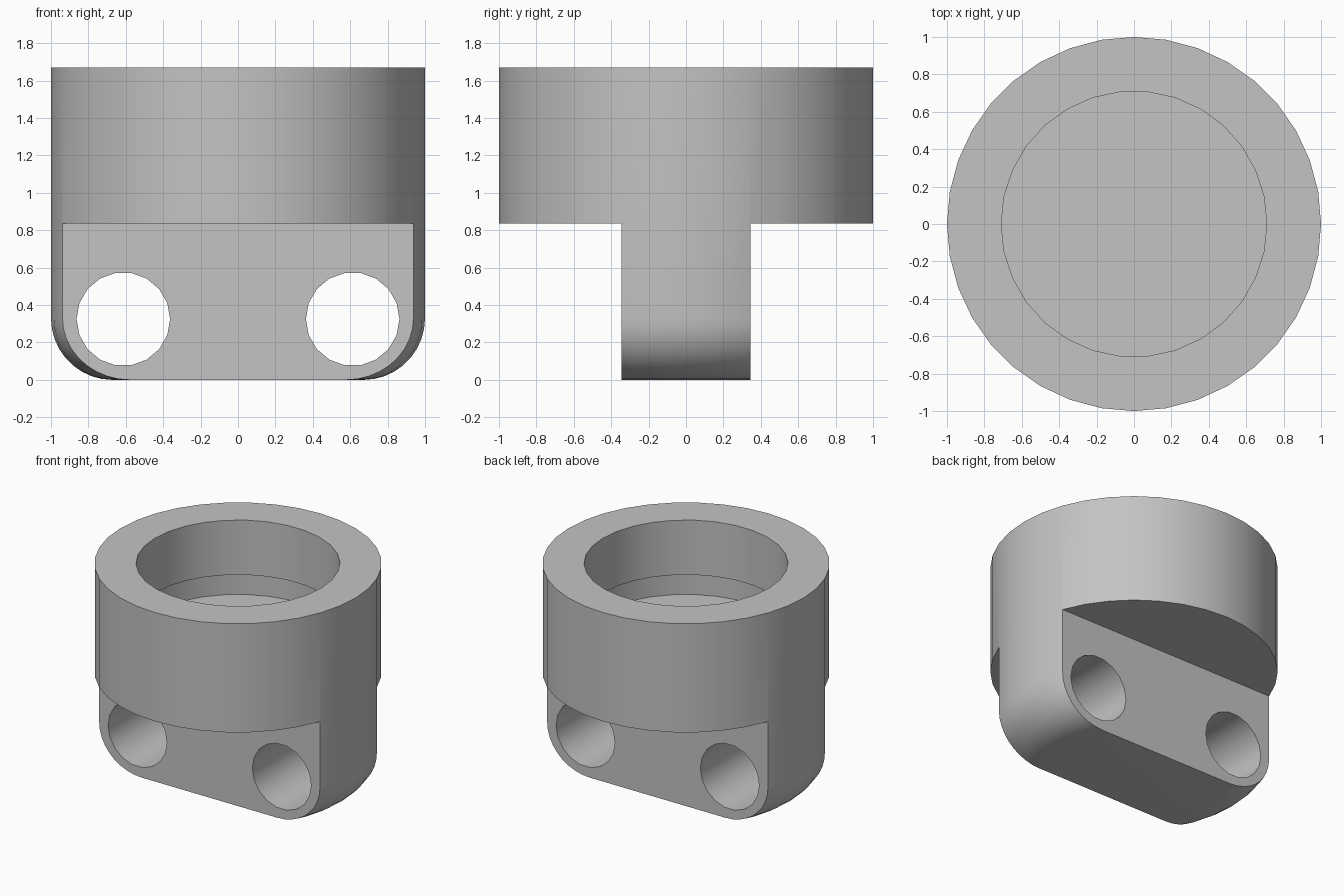
import bpy
import bmesh
from math import sin, cos, pi, radians
from mathutils import Matrix, Vector

default = bpy.data.objects.get("Cube")
if default:
    bpy.data.objects.remove(default, do_unlink=True)

HEIGHT = 1.67
SHOULDER = 0.835      # underside of the round collar
HALF_TONGUE = 0.345   # half thickness of the lower tongue
FILLET = 0.33

grey = bpy.data.materials.new("light grey")
grey.use_nodes = True
colour = (0.55, 0.55, 0.55, 1)
grey.diffuse_color = colour
grey.node_tree.nodes["Principled BSDF"].inputs["Base Color"].default_value = colour


def add_object(name, bm):
    bmesh.ops.recalc_face_normals(bm, faces=bm.faces)
    mesh = bpy.data.meshes.new(name)
    bm.to_mesh(mesh)
    bm.free()
    mesh.materials.append(grey)
    obj = bpy.data.objects.new(name, mesh)
    bpy.context.collection.objects.link(obj)
    return obj


def lathe(name, profile, sides):
    """Closed solid turned around z from (radius, height) points."""
    bm = bmesh.new()
    rings = []
    for r, z in profile:
        angles = [2 * pi * i / sides for i in range(sides)]
        rings.append([bm.verts.new((r * cos(a), r * sin(a), z)) for a in angles])
    for low, high in zip(rings, rings[1:]):
        for i in range(sides):
            j = (i + 1) % sides
            bm.faces.new((low[i], low[j], high[j], high[i]))
    bm.faces.new(rings[0][::-1])
    bm.faces.new(rings[-1])
    return add_object(name, bm)


def cut(target, cutter):
    cutter.hide_render = True
    mod = target.modifiers.new("cut", "BOOLEAN")
    mod.operation = "DIFFERENCE"
    mod.solver = "EXACT"
    mod.object = cutter
    bpy.context.view_layer.objects.active = target
    bpy.ops.object.modifier_apply(modifier=mod.name)
    bpy.data.objects.remove(cutter, do_unlink=True)


# Turned body with a rounded lower edge
steps = 9
profile = []
for i in range(steps + 1):
    a = pi / 2 * i / steps
    profile.append((1 - FILLET + FILLET * sin(a), FILLET - FILLET * cos(a)))
profile.append((1, HEIGHT))
body = lathe("socket_body", profile, 36)

# Blind bore, slightly wider below its lip
bore = lathe("bore_cutter",
             [(0.75, 1.08), (0.75, 1.25), (0.71, 1.25), (0.71, HEIGHT + 0.2)], 30)
cut(body, bore)

for side in (-1, 1):
    # Flat cheeks that leave the central tongue
    bm = bmesh.new()
    bmesh.ops.create_cube(bm, size=1)
    bmesh.ops.scale(bm, vec=(3, 1, SHOULDER + 0.5), verts=bm.verts)
    centre = Vector((0, side * (HALF_TONGUE + 0.5), (SHOULDER - 0.5) / 2))
    bmesh.ops.translate(bm, vec=centre, verts=bm.verts)
    cut(body, add_object("cheek_cutter", bm))

    # Cross hole through the tongue
    bm = bmesh.new()
    bmesh.ops.create_cone(bm, cap_ends=True, segments=18,
                          radius1=0.25, radius2=0.25, depth=1.2)
    bmesh.ops.rotate(bm, matrix=Matrix.Rotation(pi / 2, 3, "Z"), verts=bm.verts)
    bmesh.ops.rotate(bm, matrix=Matrix.Rotation(pi / 2, 3, "X"), verts=bm.verts)
    bmesh.ops.translate(bm, vec=(side * 0.613, 0, 0.325), verts=bm.verts)
    cut(body, add_object("hole_cutter", bm))

# Smooth curved walls, crisp rims
bpy.ops.object.select_all(action="DESELECT")
body.select_set(True)
bpy.context.view_layer.objects.active = body
bpy.ops.object.shade_smooth_by_angle(angle=radians(30))
